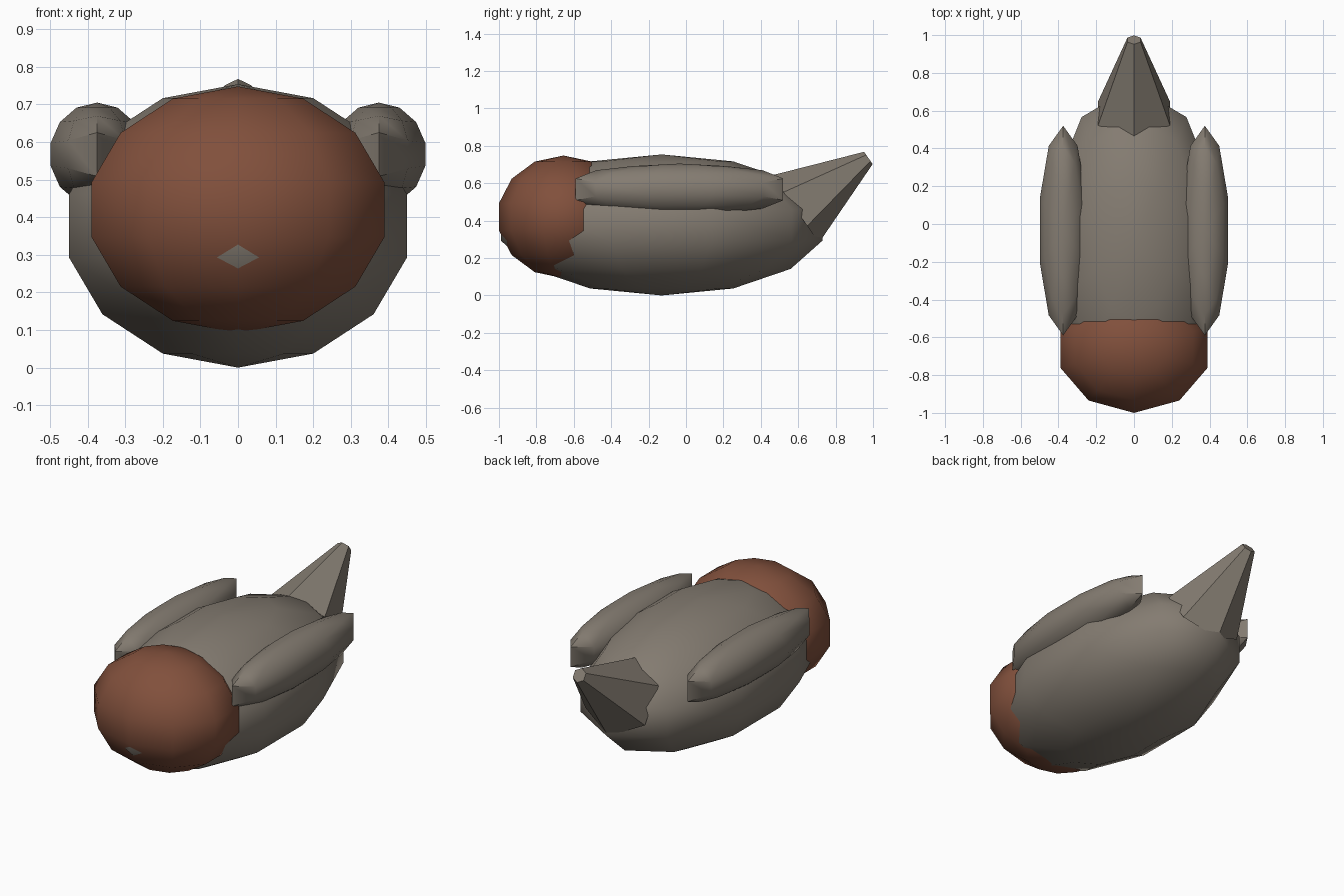
import bpy, bmesh, math
from mathutils import Matrix, Vector

if "Cube" in bpy.data.objects:
    bpy.data.objects.remove(bpy.data.objects["Cube"])


def material(name, rgb):
    m = bpy.data.materials.new(name)
    m.diffuse_color = (*rgb, 1)
    m.use_nodes = True
    m.node_tree.nodes["Principled BSDF"].inputs["Base Color"].default_value = m.diffuse_color
    return m


GREY = material("warm_grey", (0.23, 0.20, 0.165))
BROWN = material("brown", (0.22, 0.08, 0.045))


def finish(name, bm, mat, smooth=True):
    bmesh.ops.recalc_face_normals(bm, faces=bm.faces[:])
    me = bpy.data.meshes.new(name)
    bm.to_mesh(me)
    bm.free()
    me.materials.append(mat)
    ob = bpy.data.objects.new(name, me)
    bpy.context.collection.objects.link(ob)
    if smooth:
        bpy.ops.object.select_all(action='DESELECT')
        ob.select_set(True)
        bpy.context.view_layer.objects.active = ob
        bpy.ops.object.shade_smooth_by_angle(angle=math.radians(45))
    return ob


def ellipsoid(name, centre, radii, mat, blunt=0.0):
    """Low-poly ball; blunt thickens the front and back tips."""
    bm = bmesh.new()
    bmesh.ops.create_uvsphere(bm, u_segments=10, v_segments=7, radius=1)
    for v in bm.verts:
        v.co.z *= 1 + blunt * min(1, abs(v.co.y) / 0.975) ** 7
        v.co = Vector(c + r * p for c, r, p in zip(centre, radii, v.co))
    return finish(name, bm, mat)


# Body and head
ellipsoid("body", (0, -0.13, 0.377), (0.485, 0.882, 0.377), GREY)
ellipsoid("head", (0, -0.655, 0.42), (0.42, 0.354, 0.328), BROWN)

# Folded wings
for side, label in ((-1, "left"), (1, "right")):
    ellipsoid("wing_" + label, (side * 0.375, -0.035, 0.567),
              (0.133, 0.569, 0.138), GREY, blunt=0.9)

# Tail: six-sided taper tilted up and back
tilt = math.radians(35)
length = 0.476
axis = Vector((0, math.cos(tilt), math.sin(tilt)))
tip = Vector((0, 0.975, 0.735))
bm = bmesh.new()
bmesh.ops.create_cone(
    bm, cap_ends=True, segments=6, radius1=0.22, radius2=0.04, depth=length,
    matrix=Matrix.Translation(tip - axis * length / 2)
    @ Matrix.Rotation(tilt - math.pi / 2, 4, 'X'))
finish("tail", bm, GREY, smooth=False)
